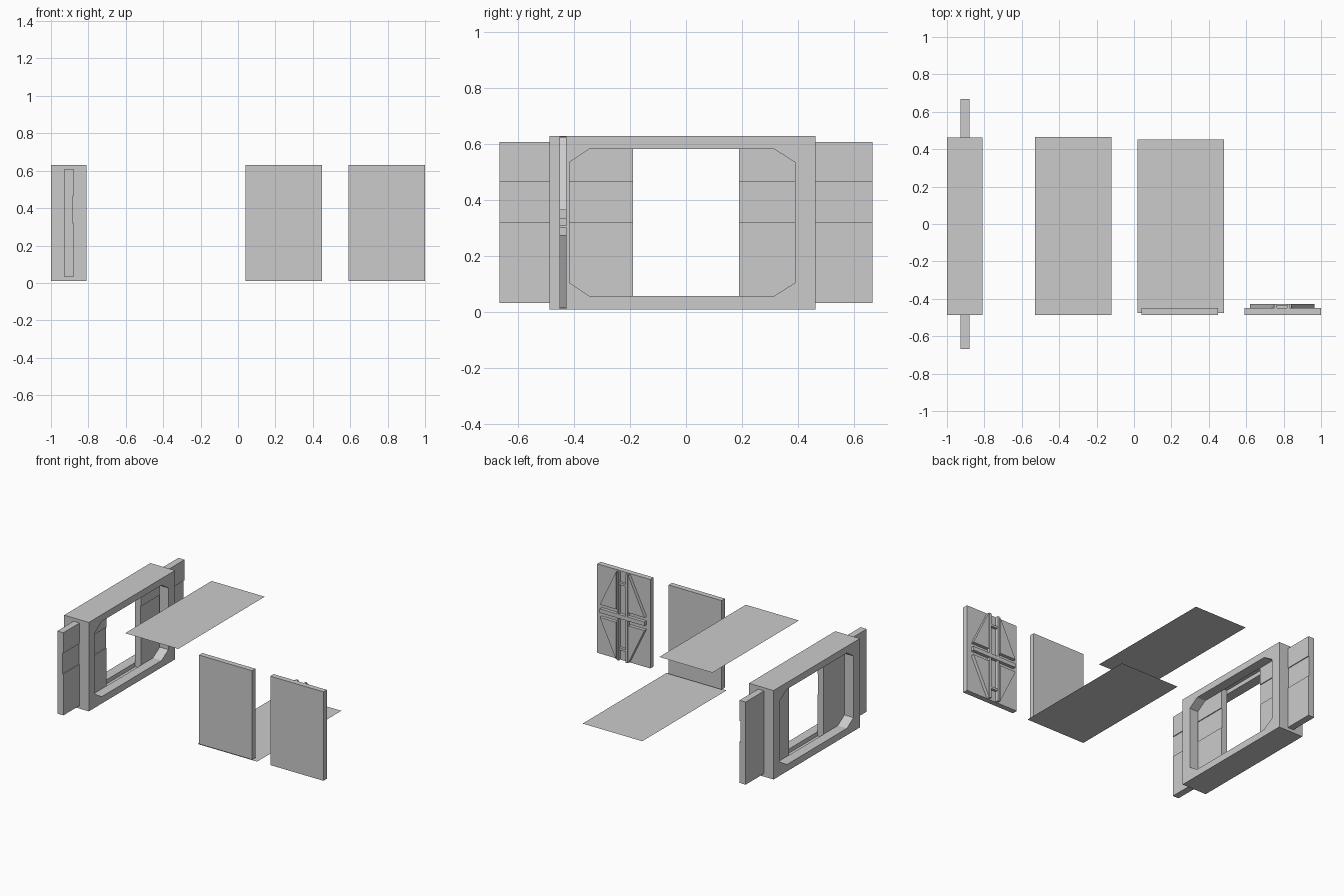
import bpy, bmesh
from mathutils import Vector

if "Cube" in bpy.data.objects:
    bpy.data.objects.remove(bpy.data.objects["Cube"])


def make(name, bm):
    bmesh.ops.recalc_face_normals(bm, faces=bm.faces)
    me = bpy.data.meshes.new(name)
    bm.to_mesh(me)
    bm.free()
    ob = bpy.data.objects.new(name, me)
    bpy.context.collection.objects.link(ob)
    return ob


def prism(name, points, vec):
    """Extrude a closed outline along a vector."""
    bm = bmesh.new()
    face = bm.faces.new([bm.verts.new(p) for p in points])
    top = bmesh.ops.extrude_face_region(bm, geom=[face], use_keep_orig=True)["geom"]
    for v in top:
        if isinstance(v, bmesh.types.BMVert):
            v.co += Vector(vec)
    return make(name, bm)


def box(name, x, y, z):
    pts = [(x[0], y[0], z[0]), (x[1], y[0], z[0]), (x[1], y[1], z[0]), (x[0], y[1], z[0])]
    return prism(name, pts, (0, 0, z[1] - z[0]))


def cut(ob, cutter):
    mod = ob.modifiers.new("cut", 'BOOLEAN')
    mod.operation = 'DIFFERENCE'
    mod.solver = 'EXACT'
    mod.object = cutter
    bpy.context.view_layer.objects.active = ob
    bpy.ops.object.modifier_apply(modifier=mod.name)
    bpy.data.objects.remove(cutter)


def sheet(name, x, y, z, up):
    pts = [(x[0], y[0], z), (x[1], y[0], z), (x[1], y[1], z), (x[0], y[1], z)]
    me = bpy.data.meshes.new(name)
    me.from_pydata(pts if up else pts[::-1], [], [(0, 1, 2, 3)])
    ob = bpy.data.objects.new(name, me)
    bpy.context.collection.objects.link(ob)
    return ob


# Door frame: block with a chamfered opening and a sliding track
frame = box("door_frame", (-1, -0.81), (-0.487, 0.463), (0.01, 0.63))
outline = [(-0.345, 0.583), (0.315, 0.583), (0.39, 0.535), (0.39, 0.105),
           (0.315, 0.058), (-0.345, 0.058), (-0.417, 0.105), (-0.417, 0.535)]
cut(frame, prism("opening_cutter", [(-1.1, y, z) for y, z in outline], (0.4, 0, 0)))
cut(frame, box("track_cutter", (-0.93, -0.877), (-0.43, 0.405), (0.029, 0.611)))

# Two half-open sliding doors, each with a shallow recessed band
profile = [(-0.927, 0.032), (-0.88, 0.032), (-0.88, 0.32), (-0.886, 0.32),
           (-0.886, 0.465), (-0.88, 0.465), (-0.88, 0.608), (-0.927, 0.608)]
for side, y0 in (("front", -0.667), ("back", 0.19)):
    prism(side + "_sliding_door", [(x, y0, z) for x, z in profile], (0, 0.477, 0))

# Ceiling and floor sheets
sheet("ceiling_panel", (-0.53, -0.12), (-0.487, 0.466), 0.63, True)
sheet("floor_panel", (0.02, 0.48), (-0.475, 0.453), 0.0, False)

# Wall panels
box("plain_wall", (0.04, 0.45), (-0.487, -0.45), (0.01, 0.63))
box("braced_wall", (0.59, 1.0), (-0.487, -0.45), (0.01, 0.63))

# Raised bracing on the back of the second wall
CX, CZ, Y = 0.792, 0.32, (-0.45, -0.427)
box("horizontal_brace", (0.62, 0.965), Y, (CZ - 0.013, CZ + 0.015))
for sz, level in ((1, "upper"), (-1, "lower")):
    def zs(a, b):
        return sorted((CZ + sz * a, CZ + sz * b))
    for sx, side in ((-1, "left"), (1, "right")):
        xs = sorted((CX + sx * 0.027, CX + sx * 0.04))
        box(f"{level}_{side}_upright", xs, Y, zs(0.015, 0.308))
        tri = [(0.047, 0.045), (0.173, 0.045), (0.047, 0.305)]
        prism(f"{level}_{side}_gusset",
              [(CX + sx * a, Y[0], CZ + sz * b) for a, b in tri], (0, 0.023, 0))
    box(level + "_crossbar", (CX - 0.027, CX + 0.027), (-0.45, -0.432), zs(0.22, 0.235))
